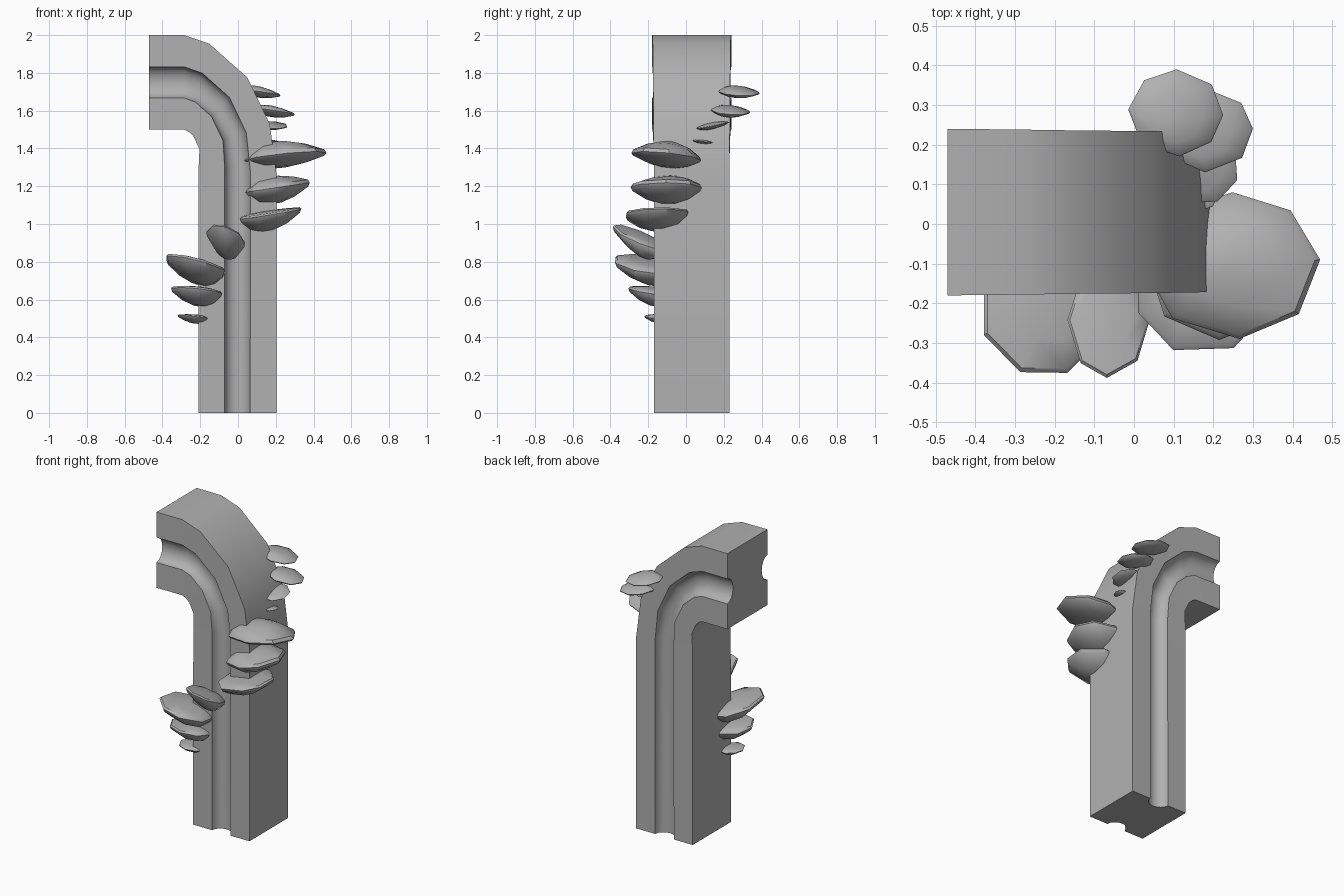
import bpy, bmesh, math, random
from mathutils import Vector

if "Cube" in bpy.data.objects:
    bpy.data.objects.remove(bpy.data.objects["Cube"])

random.seed(4)

# plain mid grey for every part
grey = bpy.data.materials.new("grey")
grey.diffuse_color = (.44, .44, .44, 1)
grey.use_nodes = True
grey.node_tree.nodes["Principled BSDF"].inputs["Base Color"].default_value = grey.diffuse_color


def finish(name, bm, angle):
    bmesh.ops.recalc_face_normals(bm, faces=bm.faces)
    me = bpy.data.meshes.new(name)
    bm.to_mesh(me)
    bm.free()
    me.materials.append(grey)
    ob = bpy.data.objects.new(name, me)
    bpy.context.collection.objects.link(ob)
    bpy.ops.object.select_all(action='DESELECT')
    ob.select_set(True)
    bpy.context.view_layer.objects.active = ob
    bpy.ops.object.shade_smooth_by_angle(angle=math.radians(angle))
    return ob


def loft(bm, rings):
    """Join closed rings of points and cap both ends."""
    vs = [[bm.verts.new(p) for p in r] for r in rings]
    for a, b in zip(vs, vs[1:]):
        for i in range(len(a)):
            j = (i + 1) % len(a)
            bm.faces.new((a[i], a[j], b[j], b[i]))
    bm.faces.new(vs[0][::-1])
    bm.faces.new(vs[-1])


# curved post: inner x,z then outer x,z at each station
stations = [
    (-.21, 0, .203, 0), (-.208, 1.31, .203, 1.27), (-.204, 1.395, .168, 1.53),
    (-.235, 1.463, .05, 1.775), (-.26, 1.488, -.153, 1.955),
    (-.285, 1.5, -.285, 2), (-.47, 1.5, -.47, 2)]


def section(grow):
    """Cross-section (t across, y) with a round groove on front and back."""
    front, back = -.17 - grow, .23 + grow
    arc = [math.pi * k / 8 for k in range(9)]
    pts = [(0, front)]
    pts += [(.5 - .165 * math.cos(a), front + .06 * math.sin(a)) for a in arc]
    pts += [(1, front), (1, back)]
    pts += [(.5 + .165 * math.cos(a), back - .06 * math.sin(a)) for a in arc]
    return pts + [(0, back)]


bm = bmesh.new()
rings = []
for k, (xi, zi, xo, zo) in enumerate(stations):
    rings.append([(xi + (xo - xi) * t, y, zi + (zo - zi) * t)
                  for t, y in section(max(0, k - 1) * .002)])
loft(bm, rings)
finish("curved_post", bm, 35)


# bracket fungi: faceted tilted caps, rounded rim, conical underside
def fungus(name, x, y, z, rx, ry, up, down, sx, sy, half):
    n = 8
    wide = 1 / math.cos(math.pi / n) if half else 1
    angs = [(k + half / 2 + random.uniform(-.12, .12)) * math.tau / n for k in range(n)]
    back = Vector((-x, .03 - y)).normalized() * .2
    # radius, height, shift towards the post
    profile = [(.2, up, 1), (.6, up * .7, .6), (.94, up * .2, 0), (1, -down * .08, 0),
               (.95, -down * .3, 0), (.62, -down * .75, .4), (.25, -down, .7)]
    bm = bmesh.new()
    rings = []
    for r, h, s in profile:
        ring = []
        for a in angs:
            dx = rx * (r * wide * math.cos(a) + s * back.x)
            dy = ry * (r * wide * math.sin(a) + s * back.y)
            ring.append((x + dx, y + dy, z + h + sx * dx + sy * dy))
        rings.append(ring)
    loft(bm, rings)
    finish(name, bm, 40)


clusters = {
    "upper_fungus": [
        (.105, .28, 1.70, .12, .11, .028, .03, -.15, -.05, 0),
        (.185, .235, 1.60, .115, .105, .024, .034, -.15, -.05, 0),
        (.17, .14, 1.525, .088, .085, .012, .022, -.05, .2, 1),
        (.16, .09, 1.437, .06, .06, .009, .014, 0, -.1, 0)],
    "middle_fungus": [
        (.25, -.105, 1.36, .22, .185, .08, .055, .1, -.1, 0),
        (.205, -.105, 1.20, .175, .188, .055, .09, .15, 0, 0),
        (.17, -.155, 1.06, .16, .165, .012, .092, .16, .03, 1)],
    "lower_fungus": [
        (-.065, -.245, .935, .103, .143, .012, .1, -.3, -.4, 0),
        (-.225, -.2, .79, .157, .172, .025, .1, -.25, -.15, 1),
        (-.22, -.175, .65, .135, .13, .018, .08, -.1, -.12, 0),
        (-.235, -.14, .51, .085, .08, .012, .035, -.1, -.05, 0)]}
for name, caps in clusters.items():
    for i, cap in enumerate(caps):
        fungus(f"{name}_{i + 1}", *cap)
